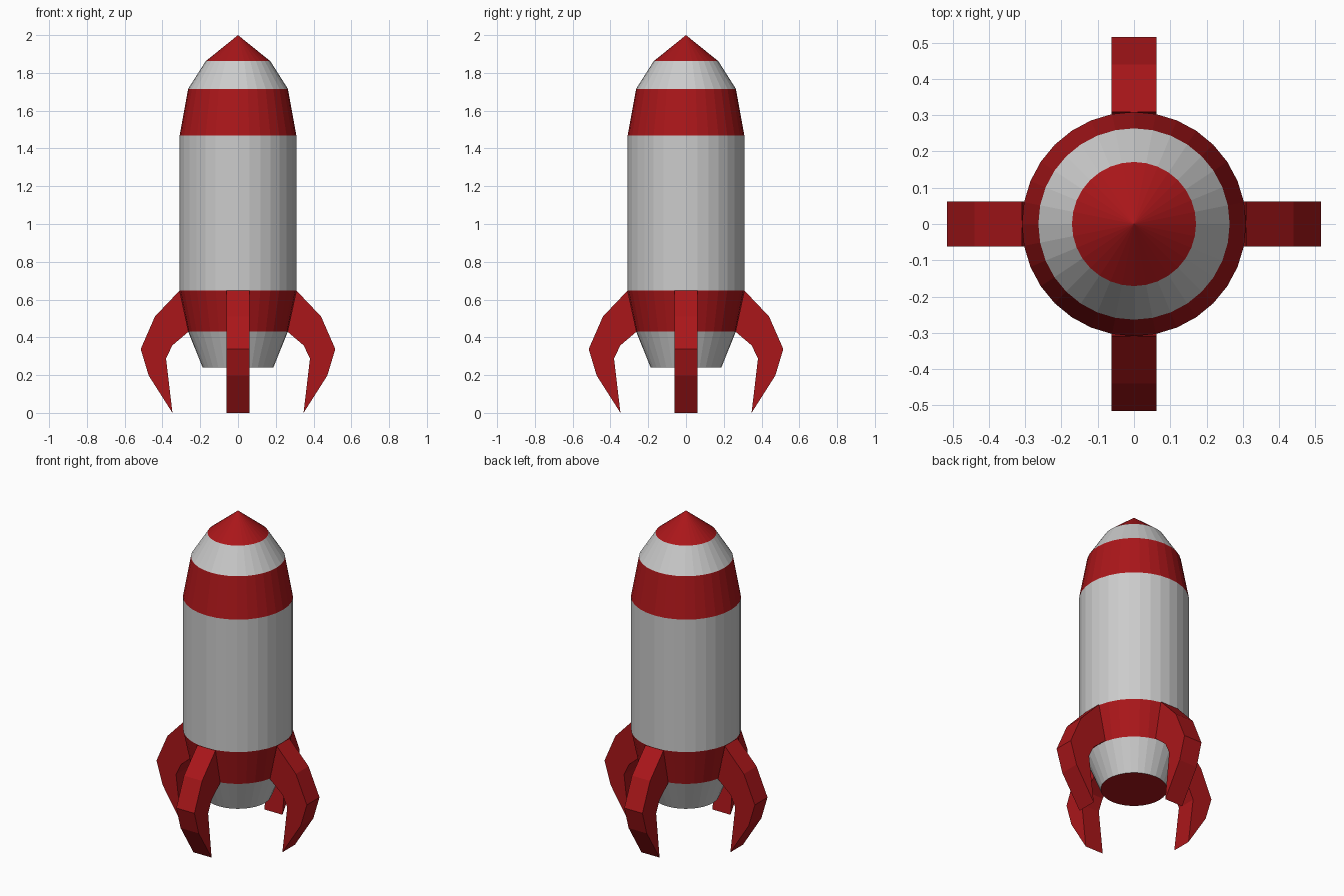
import bpy, bmesh, math

if "Cube" in bpy.data.objects:
    bpy.data.objects.remove(bpy.data.objects["Cube"])

SIDES = 32
red = bpy.data.materials.new("red")
red.diffuse_color = (0.4, 0.008, 0.01, 1)
red.use_nodes = True
red.node_tree.nodes["Principled BSDF"].inputs["Base Color"].default_value = red.diffuse_color


def finish(bm, name, mat):
    bmesh.ops.recalc_face_normals(bm, faces=bm.faces)
    mesh = bpy.data.meshes.new(name)
    bm.to_mesh(mesh)
    bm.free()
    if mat:
        mesh.materials.append(mat)
    obj = bpy.data.objects.new(name, mesh)
    bpy.context.collection.objects.link(obj)
    return obj


def band(name, r0, z0, r1, z1, mat=None):
    """Open ring of the hull between two radii (r1 = 0 gives a cone)."""
    bm = bmesh.new()
    ang = [2 * math.pi * i / SIDES for i in range(SIDES)]

    def ring(r, z):
        return [bm.verts.new((r * math.cos(a), r * math.sin(a), z)) for a in ang]

    low = ring(r0, z0)
    high = ring(r1, z1) if r1 else [bm.verts.new((0, 0, z1))] * SIDES
    for i in range(SIDES):
        j = (i + 1) % SIDES
        quad = [low[i], low[j], high[j], high[i]]
        bm.faces.new(quad if r1 else quad[:3])
    for f in bm.faces:
        if f.normal.dot(f.calc_center_median()) < 0:
            f.normal_flip()
    return finish(bm, name, mat)


# Hull, bottom to top
band("engine_skirt", 0.187, 0.24, 0.264, 0.43)
band("lower_band", 0.264, 0.43, 0.309, 0.648, red)
band("main_body", 0.309, 0.648, 0.309, 1.468)
band("upper_band", 0.309, 1.468, 0.264, 1.716, red)
band("nose_ring", 0.264, 1.716, 0.171, 1.862)
band("nose_tip", 0.171, 1.862, 0, 2.0, red)

# Red disc closing the bottom
bm = bmesh.new()
bmesh.ops.create_circle(bm, cap_ends=True, segments=SIDES, radius=0.187)
for v in bm.verts:
    v.co.z = 0.24
base = finish(bm, "base_disc", red)
if base.data.polygons[0].normal.z > 0:
    base.data.flip_normals()

# Four curved fins: one side profile (radius, height) given a thickness
FIN = [(0.309, 0.648), (0.44, 0.51), (0.515, 0.338), (0.473, 0.198), (0.347, 0.0),
       (0.381, 0.287), (0.348, 0.357), (0.262, 0.43)]
HALF = 0.062
for k, side in enumerate(("right", "back", "left", "front")):
    bm = bmesh.new()
    face = bm.faces.new([bm.verts.new((x, -HALF, z)) for x, z in FIN])
    ext = bmesh.ops.extrude_face_region(bm, geom=[face], use_keep_orig=True)
    moved = [g for g in ext["geom"] if isinstance(g, bmesh.types.BMVert)]
    bmesh.ops.translate(bm, vec=(0, 2 * HALF, 0), verts=moved)
    fin = finish(bm, side + "_fin", red)
    fin.rotation_euler.z = k * math.pi / 2
